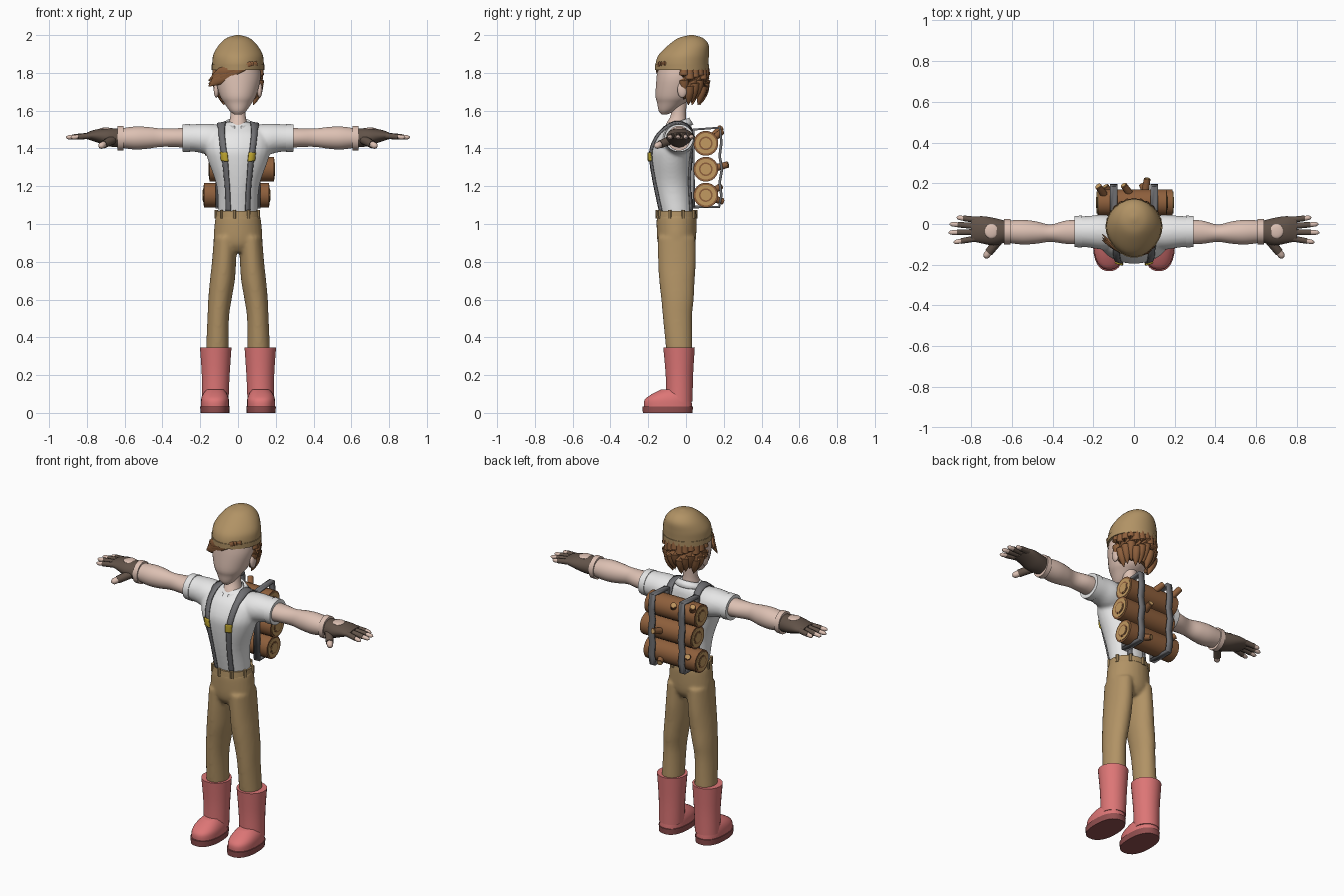
import bpy, bmesh, math
from mathutils import Vector

if "Cube" in bpy.data.objects:
    bpy.data.objects.remove(bpy.data.objects["Cube"])


def material(name, r, g, b):
    m = bpy.data.materials.new(name)
    m.use_nodes = True
    m.diffuse_color = (r, g, b, 1)
    shader = m.node_tree.nodes["Principled BSDF"]
    shader.inputs["Base Color"].default_value = (r, g, b, 1)
    shader.inputs["Roughness"].default_value = .8
    return m


khaki = material("khaki cloth", .44, .29, .13)
skin = material("skin", .72, .53, .45)
white = material("white cotton", .83, .83, .83)
red = material("coral rubber", .72, .18, .18)
sole_red = material("dark red sole", .29, .08, .08)
brown = material("brown bark and hair", .27, .115, .045)
leather = material("dark leather", .12, .085, .065)
grey = material("grey webbing", .16, .16, .17)
yellow = material("yellow buckle", .55, .4, .03)
wood = material("cut wood", .54, .32, .12)
made = []


def smooth(rows, k):
    """Catmull-Rom interpolation of rows of numbers."""
    out = []
    for i in range(len(rows) - 1):
        quad = [rows[max(0, min(len(rows) - 1, i + d))] for d in (-1, 0, 1, 2)]
        for j in range(k):
            t = j / k
            out.append([b + t / 2 * (c - a + t * (2*a - 5*b + 4*c - d + t * (3*(b - c) + d - a)))
                        for a, b, c, d in zip(*quad)])
    return out + [list(rows[-1])]


def circle(n, power=1):
    for i in range(n):
        a = 2 * math.pi * (i + .5) / n
        yield [math.copysign(abs(f(a)) ** power, f(a)) for f in (math.cos, math.sin)]


def upright(rows, k=4, n=28, power=1):
    """Rings stacked in z from rows of (z, x, y, rx, ry)."""
    return [[Vector((x + rx * c, y + ry * s, z)) for c, s in circle(n, power)]
            for z, x, y, rx, ry in smooth(rows, k)]


def sideways(rows, side=1, k=4, n=24):
    """Rings stacked in x from rows of (x, y, z, ry, rz)."""
    return [[Vector((side * x, y + ry * c, z + rz * s)) for c, s in circle(n)]
            for x, y, z, ry, rz in smooth(rows, k)]


def tube(points, radii, k=3, n=10, flat=1):
    """Rings along a bent path."""
    rows = smooth([(*p, r) for p, r in zip(points, radii)], k)
    rings = []
    for i, row in enumerate(rows):
        way = Vector(rows[min(i + 1, len(rows) - 1)][:3]) - Vector(rows[max(i - 1, 0)][:3])
        turn = way.to_track_quat('Z', 'Y')
        rings.append([Vector(row[:3]) + turn @ Vector((c * row[3] * flat, s * row[3], 0))
                      for c, s in circle(n)])
    return rings


def finish(name, mat, bm):
    bmesh.ops.recalc_face_normals(bm, faces=bm.faces)
    mesh = bpy.data.meshes.new(name)
    bm.to_mesh(mesh)
    bm.free()
    mesh.materials.append(mat)
    ob = bpy.data.objects.new(name, mesh)
    bpy.context.collection.objects.link(ob)
    made.append(ob)
    return ob


def solid(name, mat, *stacks, fuse=False):
    """Capped skin over each stack of rings, optionally blended together."""
    bm = bmesh.new()
    for rings in stacks:
        loops = [[bm.verts.new(p) for p in ring] for ring in rings]
        for lo, hi in zip(loops, loops[1:]):
            for i in range(len(lo)):
                bm.faces.new((lo[i - 1], lo[i], hi[i], hi[i - 1]))
        bm.faces.new(loops[0])
        bm.faces.new(loops[-1])
    ob = finish(name, mat, bm)
    if fuse:
        m = ob.modifiers.new("blend", 'REMESH')
        m.mode, m.voxel_size, m.use_smooth_shade = 'VOXEL', .009, True
        m = ob.modifiers.new("soften", 'SMOOTH')
        m.iterations, m.factor = 6, .5
    return ob


def sheet(name, mat, rows, thick, target=None, offset=0):
    """Thick sheet over rows of points, optionally laid onto a target."""
    bm = bmesh.new()
    grid = [[bm.verts.new(p) for p in row] for row in rows]
    for a, b in zip(grid, grid[1:]):
        for i in range(len(a) - 1):
            bm.faces.new((a[i], a[i + 1], b[i + 1], b[i]))
    ob = finish(name, mat, bm)
    if target:
        m = ob.modifiers.new("lay", 'SHRINKWRAP')
        m.target, m.offset = target, offset
        m.wrap_method, m.wrap_mode = 'NEAREST_SURFACEPOINT', 'OUTSIDE_SURFACE'
    m = ob.modifiers.new("thickness", 'SOLIDIFY')
    m.thickness, m.offset = thick, 0
    return ob


def strap(name, mat, points, width, thick, k=6, **lay):
    rows = [[Vector((x + d * width, y, z)) for d in (-.5, 0, .5)] for x, y, z in smooth(points, k)]
    return sheet(name, mat, rows, thick, **lay)


def blob(x, y, z, rx, ry, rz):
    fs = [math.radians(a) for a in range(-85, 86, 17)]
    return upright([(z + rz * math.sin(f), x, y, rx * math.cos(f), ry * math.cos(f)) for f in fs], 1, 16)


# Head, neck and ears
solid("head", skin, upright([(1.58, 0, -.115, .02, .015), (1.6, 0, -.1, .045, .045), (1.64, 0, -.078, .073, .075),
                             (1.68, 0, -.062, .097, .1), (1.77, 0, -.045, .12, .112), (1.84, 0, -.03, .115, .12)]))
solid("neck", skin, upright([(1.46, 0, -.055, .06, .062), (1.52, 0, -.052, .052, .058),
                             (1.58, 0, -.04, .04, .04), (1.68, 0, -.035, .042, .042)]))
solid("ears", skin, *[blob(s * .115, -.02, 1.71, .014, .026, .042) for s in (1, -1)])

# Cap, narrower towards the front
cap = solid("cap", khaki, upright([(1.82, 0, -.022, .137, .14), (1.86, 0, -.02, .137, .14), (1.9, 0, -.01, .13, .132),
                                   (1.95, 0, .015, .1, .105), (1.985, 0, .025, .06, .064), (2, 0, .03, .01, .01)]))
band = solid("cap_band", khaki, upright([(1.815, 0, -.022, .14, .143), (1.845, 0, -.022, .141, .144)], 1))
for ob in (cap, band):
    for v in ob.data.vertices:
        v.co.x *= 1 + min(0, v.co.y + .02)

# Hair: core, hanging locks and swept fringe
locks = []
for i in range(13):
    a = math.radians(-90 + 15 * i)
    drop = .015 * (i % 3)
    locks.append(tube([(r * math.sin(a), -.01 + r * math.cos(a), z - drop * (z < 1.8))
                       for r, z in ((.108, 1.84), (.113, 1.76), (.098, 1.7), (.085, 1.66))],
                      (.022, .026, .019, .002)))
solid("hair_core", brown, upright([(1.68, 0, .005, .07, .06), (1.72, 0, .005, .1, .09), (1.83, 0, 0, .115, .1)]))
solid("hair_locks", brown, *locks)
solid("fringe", brown, *[tube([(.1 - d, -.11 - d, 1.85), (0, -.148, 1.83 - d / 2), (-.09, -.115, 1.8 - d), (-.155, -.05 - d, 1.76 - d)],
                              (.012, .024, .03, .003), flat=.5) for d in (0, .018, .03)])

# Shirt with rolled sleeves and folded collar
sleeve = [(.04, -.045, 1.44, .075, .08), (.15, -.04, 1.448, .086, .083),
          (.22, -.038, 1.455, .078, .074), (.285, -.037, 1.455, .074, .07)]
body = [(1.05, 0, -.05, .105, .087), (1.2, 0, -.072, .113, .1), (1.33, 0, -.08, .157, .112), (1.4, 0, -.075, .175, .117),
        (1.47, 0, -.06, .17, .1), (1.51, 0, -.045, .125, .077), (1.54, 0, -.042, .06, .052)]
shirt = solid("shirt", white, upright(body), sideways(sleeve), sideways(sleeve, -1), fuse=True)
solid("sleeve_cuffs", white, *[sideways([(.255, -.037, 1.455, .079, .075), (.293, -.037, 1.455, .077, .073)], s, 1) for s in (1, -1)])
collar = []
for i in range(33):
    a = math.radians(-168 + 10.5 * i)
    f = (1 - math.cos(a)) / 2
    collar.append([Vector((r * math.sin(a), -.045 + r * math.cos(a), z))
                   for r, z in ((.058 + .012 * f, 1.56 - .045 * f), (.08 + .03 * f, 1.525 - .065 * f * f))])
sheet("collar", white, collar, .01)

# Trousers, belt and belt loops
leg = [(.33, .11, -.035, .06, .07), (.5, .105, -.045, .057, .077), (.6, .096, -.045, .062, .086),
       (.7, .083, -.048, .066, .094), (.8, .074, -.048, .064, .1), (.93, .066, -.05, .062, .1)]
legs = [upright([(z, s * x, y, rx, ry) for z, x, y, rx, ry in leg]) for s in (1, -1)]
hips = [(.85, 0, -.05, .07, .07), (.9, 0, -.05, .126, .1), (1, 0, -.05, .124, .106), (1.05, 0, -.05, .116, .104)]
solid("trousers", khaki, upright(hips), *legs, fuse=True)
solid("belt", khaki, upright([(1.035, 0, -.05, .117, .106), (1.068, 0, -.05, .114, .104)], 1))
loops = [math.radians(a) for a in range(20, 380, 40)]
solid("belt_loops", khaki, *[upright([(z, .114 * math.cos(a), -.05 + .104 * math.sin(a), .01, .01) for z in (1.03, 1.074)], 1, 8)
                             for a in loops])

# Limbs and boots, once for each side
for s, word in ((1, "left"), (-1, "right")):
    solid(word + "_boot", red,
          upright([(.06, s * .12, -.035, .07, .07), (.2, s * .118, -.035, .074, .073), (.347, s * .118, -.037, .084, .084)]),
          upright([(.03, s * .122, -.095, .075, .128), (.07, s * .122, -.095, .074, .124),
                   (.1, s * .122, -.08, .064, .1), (.125, s * .12, -.06, .045, .07)], power=.85))
    solid(word + "_sole", sole_red, upright([(0, s * .122, -.097, .077, .132), (.035, s * .122, -.097, .079, .135)], 1, power=.85))
    solid(word + "_arm", skin, sideways([(.24, -.04, 1.455, .06, .055), (.33, -.04, 1.457, .058, .05),
                                         (.41, -.045, 1.457, .043, .049), (.48, -.042, 1.456, .055, .058),
                                         (.55, -.04, 1.455, .061, .061), (.64, -.037, 1.455, .052, .048)], s))
    solid(word + "_wrist_band", skin, sideways([(.607, -.038, 1.454, .062, .066), (.637, -.038, 1.454, .062, .066)], s, 1))
    # Glove with bare fingertips
    gloves = [sideways([(.63, -.037, 1.455, .053, .05), (.69, -.037, 1.46, .068, .048),
                        (.75, -.028, 1.467, .067, .034), (.8, -.026, 1.467, .058, .018)], s)]
    tips = [blob(s * .7, -.035, 1.502, .034, .036, .009)]
    digits = [((.77, .02), (.87, .032)), ((.78, -.01), (.905, 0)), ((.78, -.04), (.91, -.042)), ((.77, -.07), (.885, -.09))]
    ends = [(Vector((s * a, b, 1.468)), Vector((s * c, d, 1.458)), .016) for (a, b), (c, d) in digits]
    ends.append((Vector((s * .665, -.08, 1.445)), Vector((s * .733, -.165, 1.41)), .024))
    for a, b, r in ends:
        cut = a.lerp(b, .68)
        gloves.append(tube([a, cut], (r, r * .9), 1))
        tips.append(tube([cut, a.lerp(b, .9), b], (r * .75, r * .7, r * .2)))
    solid(word + "_glove", leather, *gloves)
    solid(word + "_fingertips", skin, *tips)
    # Braces and buckles
    strap(word + "_brace", grey, [(s * .06, -.15, 1.06), (s * .07, -.19, 1.22), (s * .08, -.21, 1.36), (s * .09, -.15, 1.49),
                                  (s * .09, -.05, 1.56), (s * .09, .05, 1.47), (s * .08, .06, 1.3), (s * .06, .05, 1.07)],
          .036, .008, target=shirt, offset=.005)
    strap(word + "_buckle", yellow, [(s * .077, -.21, 1.33), (s * .081, -.21, 1.38)], .044, .009, target=shirt, offset=.012)
    # Carrying frame
    strap(word + "_pack_frame", grey, [(s * .1, y, z) for y, z in ((.04, 1.09), (.04, 1.5), (.18, 1.51), (.187, 1.43), (.178, 1.36),
                                                                  (.19, 1.29), (.178, 1.22), (.187, 1.15), (.175, 1.09), (.035, 1.09))],
          .036, .014, k=1)

# Stacked logs with ringed ends
for word, z, left, right in (("bottom", 1.153, -.18, .165), ("middle", 1.29, -.15, .19), ("top", 1.427, -.175, .16)):
    solid(word + "_log", brown, sideways([(x, .105, z, .066, .066) for x in (left, right)], k=1, n=20))
    for part, mat, r, out in (("end", wood, .055, .003), ("ring", brown, .036, .005), ("heart", wood, .028, .007)):
        solid(word + "_log_" + part, mat, *[sideways([(x, .105, z, r, r), (x + d * out, .105, z, r, r)], k=1, n=20)
                                            for x, d in ((left, -1), (right, 1))])

# Branch stubs
stubs = [((.05, .13, 1.29), (.065, .222, 1.315)), ((0, .12, 1.43), (-.05, .19, 1.49)), ((-.13, .12, 1.44), (-.175, .185, 1.51)),
         ((-.1, .12, 1.16), (-.14, .185, 1.2)), ((.07, .12, 1.14), (.04, .195, 1.12))]
stubs = [(Vector(a), Vector(b)) for a, b in stubs]
solid("branch_stubs", brown, *[tube([a, b], (.02, .017), 1) for a, b in stubs])
solid("stub_ends", wood, *[tube([b, b + (b - a) * .03], (.013, .013), 1) for a, b in stubs])

# Shading
bpy.ops.object.select_all(action='DESELECT')
for ob in made:
    ob.select_set(True)
bpy.context.view_layer.objects.active = made[0]
bpy.ops.object.shade_smooth_by_angle(angle=math.radians(40))
